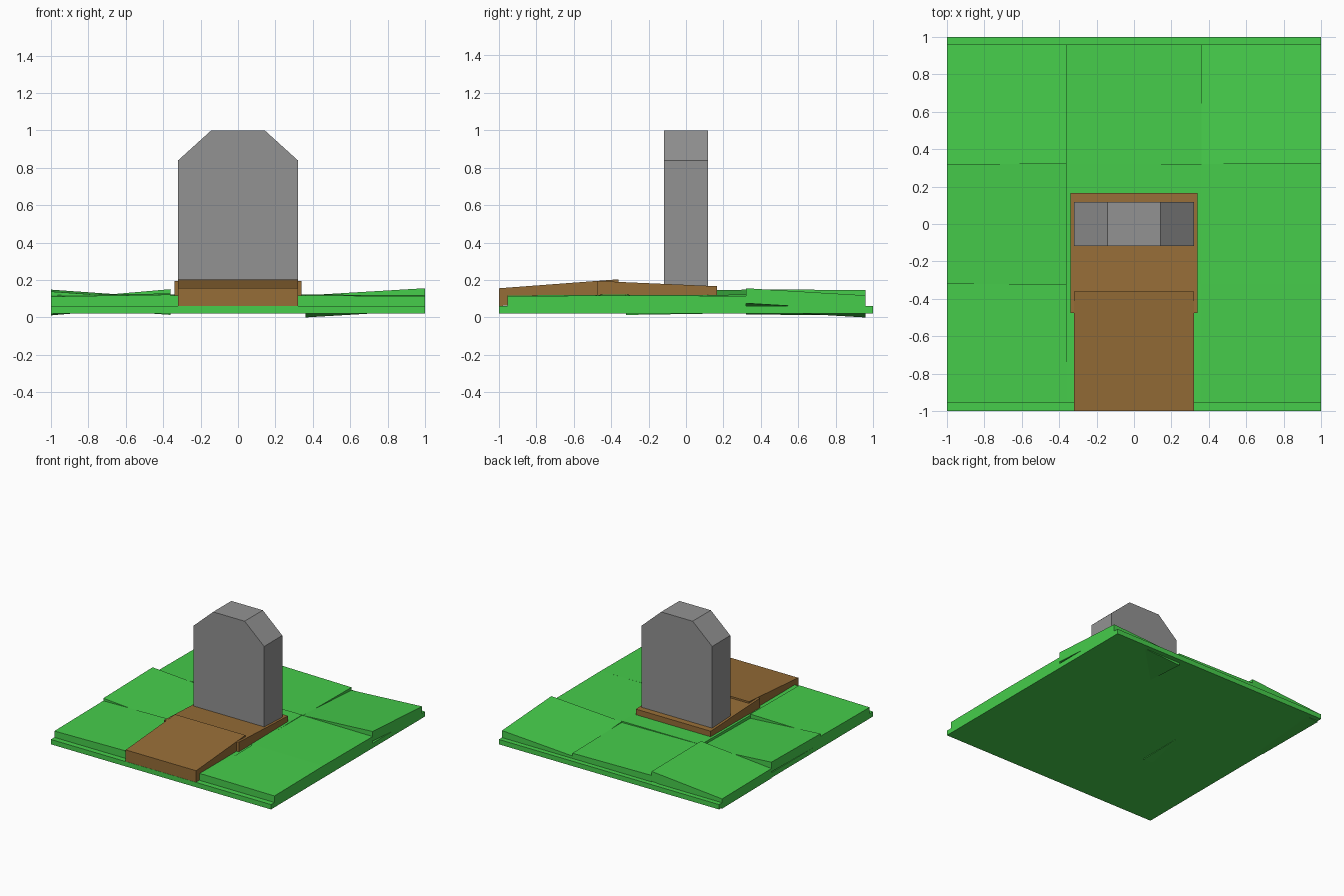
import bpy, bmesh

if "Cube" in bpy.data.objects:
    bpy.data.objects.remove(bpy.data.objects["Cube"])


def material(name, rgb):
    m = bpy.data.materials.new(name)
    m.diffuse_color = (*rgb, 1)
    m.use_nodes = True
    m.node_tree.nodes["Principled BSDF"].inputs["Base Color"].default_value = m.diffuse_color
    return m


GRASS = material("grass_green", (0.061, 0.61, 0.07))
SOIL = material("soil_brown", (0.305, 0.153, 0.038))
STONE = material("stone_grey", (0.29, 0.29, 0.29))


def finish(name, bm, mat):
    bmesh.ops.recalc_face_normals(bm, faces=bm.faces[:])
    me = bpy.data.meshes.new(name)
    bm.to_mesh(me)
    bm.free()
    me.materials.append(mat)
    ob = bpy.data.objects.new(name, me)
    bpy.context.collection.objects.link(ob)
    return ob


def slab(name, mat, x, y, top, thick, dx=0.0, dy=0.0):
    """Box over ranges x, y; top is the centre height, dx / dy the rise across it."""
    bm = bmesh.new()
    bmesh.ops.create_cube(bm, size=1)
    for v in bm.verts:
        u, w, t = v.co
        v.co = ((x[0] + x[1]) / 2 + u * (x[1] - x[0]),
                (y[0] + y[1]) / 2 + w * (y[1] - y[0]),
                top + u * dx + w * dy + (t - 0.5) * thick)
    return finish(name, bm, mat)


# Flat ground plate
slab("ground_plate", GRASS, (-1, 1), (-1, 1), 0.06, 0.04)

# Uneven turf tiles, 3 x 3: (centre height, rise along x, rise along y)
xs = (-1, -0.36, 0.36, 1)
ys = (-0.955, -0.32, 0.32, 0.96)
tilts = [
    [(0.120, 0.010, 0.006), (0.116, 0.0, 0.0), (0.118, -0.004, 0.005)],
    [(0.121, -0.045, 0.010), (0.120, 0.0, 0.004), (0.118, -0.003, -0.004)],
    [(0.121, 0.055, -0.005), (0.112, -0.010, -0.008), (0.118, 0.038, -0.038)],
]
for j, row in enumerate(tilts):
    for i, (top, dx, dy) in enumerate(row):
        slab(f"turf_tile_{j}_{i}", GRASS, xs[i:i + 2], ys[j:j + 2], top, 0.08, dx, dy)

# Earth mound: ramp at the front and bed under the stone
slab("mound_front", SOIL, (-0.32, 0.32), (-1, -0.36), 0.18, 0.095, 0, 0.048)
slab("mound_back", SOIL, (-0.34, 0.34), (-0.475, 0.165), 0.181, 0.09, 0, -0.028)

# Headstone: chamfered profile extruded along y
bm = bmesh.new()
profile = [(-0.32, 0.1), (0.32, 0.1), (0.32, 0.84), (0.143, 1.0), (-0.143, 1.0), (-0.32, 0.84)]
face = bm.faces.new([bm.verts.new((x, -0.118, z)) for x, z in profile])
ext = bmesh.ops.extrude_face_region(bm, geom=[face])
bmesh.ops.translate(bm, vec=(0, 0.236, 0),
                    verts=[g for g in ext["geom"] if isinstance(g, bmesh.types.BMVert)])
finish("headstone", bm, STONE)
